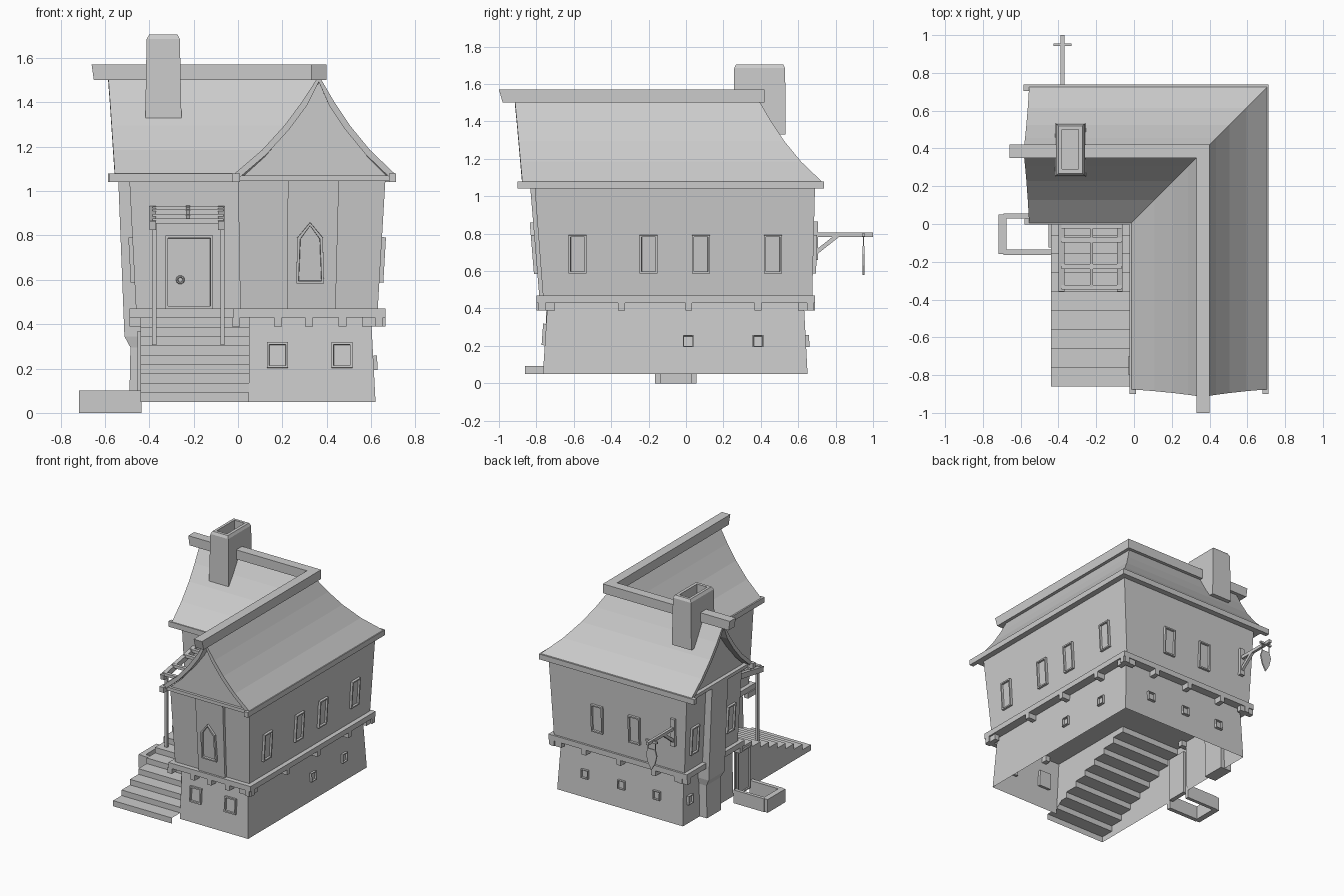
import bpy, bmesh, math
from mathutils import Vector

if "Cube" in bpy.data.objects:
    bpy.data.objects.remove(bpy.data.objects["Cube"])

def mesh(name, verts, faces, recalc=True):
    me = bpy.data.meshes.new(name)
    me.from_pydata(verts, [], faces)
    if recalc:
        bm = bmesh.new(); bm.from_mesh(me)
        bmesh.ops.recalc_face_normals(bm, faces=bm.faces)
        bm.to_mesh(me); bm.free()
    ob = bpy.data.objects.new(name, me)
    bpy.context.collection.objects.link(ob)
    return ob

def loft(name, a, b, caps=True, skip=()):
    """Skin two matching rings of 3D points."""
    n = len(a)
    faces = [(i, (i+1) % n, n+(i+1) % n, n+i) for i in range(n) if i not in skip]
    if caps:
        faces += [tuple(range(n)), tuple(range(n, 2*n))]
    return mesh(name, list(a)+list(b), faces)

def box(name, x0, x1, y0, y1, z0, z1):
    r = [(x0, y0), (x1, y0), (x1, y1), (x0, y1)]
    return loft(name, [(*p, z0) for p in r], [(*p, z1) for p in r])

def ell(x0, xi, x1, y0, yi, y1, z):
    return [(x0, yi, z), (xi, yi, z), (xi, y0, z), (x1, y0, z), (x1, y1, z), (x0, y1, z)]

def beam(name, p, q, w, h):
    """Rectangular bar from p to q."""
    p, q = Vector(p), Vector(q)
    rot = (q-p).to_track_quat('Z', 'Y').to_matrix()
    c = [rot @ Vector((sx*w/2, sy*h/2, 0)) for sx, sy in ((-1, -1), (1, -1), (1, 1), (-1, 1))]
    return loft(name, [p+v for v in c], [q+v for v in c])

def framed(name, loc, outline, turn=0, tilt=0, rim=.014, depth=.018, sink=.014):
    """Framed opening with a sunken pane; outline is (x, z), facing -y."""
    bm = bmesh.new()
    f = bm.faces.new([bm.verts.new((x, -depth, z)) for x, z in outline])
    r = bmesh.ops.extrude_face_region(bm, geom=[f])
    bmesh.ops.translate(bm, vec=(0, depth+.02, 0),
                        verts=[v for v in r['geom'] if isinstance(v, bmesh.types.BMVert)])
    bmesh.ops.recalc_face_normals(bm, faces=bm.faces)
    f = min(bm.faces, key=lambda k: k.calc_center_median().y)
    bmesh.ops.inset_region(bm, faces=[f], thickness=rim)
    r = bmesh.ops.inset_region(bm, faces=[f], thickness=.002, depth=0)
    bmesh.ops.translate(bm, verts=f.verts, vec=(0, sink, 0))
    me = bpy.data.meshes.new(name); bm.to_mesh(me); bm.free()
    ob = bpy.data.objects.new(name, me)
    ob.location = loc
    ob.rotation_euler = (math.radians(tilt), 0, math.radians(turn))
    bpy.context.collection.objects.link(ob)

def rect(w, h):
    return [(-w/2, -h/2), (w/2, -h/2), (w/2, h/2), (-w/2, h/2)]

# Walls: open-bottomed base, floor board, leaning upper storey, soffit
loft("base_walls", ell(-.43, .05, .62, -.765, .05, .65, .05),
     ell(-.42, .05, .60, -.74, .05, .63, .43), caps=False, skip=(0, 1))
loft("floor_board", ell(-.49, -.02, .665, -.80, .0, .69, .43),
     ell(-.49, -.02, .665, -.80, .0, .69, .47))
loft("upper_walls", ell(-.46, .01, .63, -.765, .04, .675, .47),
     ell(-.49, .0, .665, -.81, .03, .69, 1.06))
loft("soffit", ell(-.54, .0, .695, -.86, .02, .715, 1.045),
     ell(-.54, .0, .695, -.86, .02, .715, 1.07))
loft("front_bay", [(.22, -.785, .47), (.44, -.785, .47), (.44, -.7, .47), (.22, -.7, .47)],
     [(.225, -.833, 1.05), (.455, -.833, 1.05), (.455, -.7, 1.05), (.225, -.7, 1.05)])

# Joist ends under the floor board
for x in (-.01, .18, .32, .47, .635):
    box("front_joist", x-.018, x+.018, -.80, -.70, .39, .431)
for x in (-.43, -.21, .08, .37, .635):
    box("back_joist", x-.018, x+.018, .6, .69, .39, .431)
for y in (-.77, -.345, .015, .385, .665):
    box("right_joist", .56, .665, y-.018, y+.018, .39, .431)
for y in (.04, .665):
    box("left_joist", -.49, -.38, y-.018, y+.018, .39, .431)

# Curved roof: every row runs left end, corner, front end
RX, RY = .365, .385
half = [(0, 1.52), (.07, 1.40), (.14, 1.295), (.23, 1.185), (.345, 1.075)]
prof = [(-d*1.116, z) for d, z in half[:0:-1]] + half
v, f = [], []
for d, z in prof:
    t = (z-1.075)/.445
    v += [(-.555-.03*t, RY+d, z), (RX+d, RY+d, z), (RX+d, -.875-.04*t, z)]
for i in range(len(prof)-1):
    a, b = 3*i, 3*i+3
    f += [(a, a+1, b+1, b), (a+1, a+2, b+2, b+1)]
roof = mesh("roof", v, f, recalc=False)
m = roof.modifiers.new("thickness", 'SOLIDIFY')
m.thickness, m.offset = .028, -1

# Gable walls
g = [(d*.95, z-.03) for d, z in prof]
loft("front_gable", [(RX+d, -.84, z) for d, z in g], [(RX+d, -.80, z) for d, z in g])
loft("left_gable", [(-.51, RY+d, z) for d, z in g], [(-.47, RY+d, z) for d, z in g])

# Ridge beams and eave boards
loft("ridge_beam_long", [(.33, -.98, 1.5), (.40, -.98, 1.5), (.40, .42, 1.5), (.33, .42, 1.5)],
     [(.33, -1, 1.57), (.40, -1, 1.57), (.40, .42, 1.57), (.33, .42, 1.57)])
loft("ridge_beam_short", [(-.65, .35, 1.5), (.34, .35, 1.5), (.34, .42, 1.5), (-.65, .42, 1.5)],
     [(-.66, .35, 1.57), (.34, .35, 1.57), (.34, .42, 1.57), (-.66, .42, 1.57)])
box("right_eave_board", .68, .712, -.90, .738, 1.04, 1.08)
box("back_eave_board", -.585, .71, .705, .738, 1.04, 1.08)
box("inner_front_eave_board", -.58, .0, -.002, .03, 1.04, 1.08)
box("inner_side_eave_board", -.025, .01, -.90, .02, 1.04, 1.08)

# Chimney with hollow top, and the flue against the left wall
def ring(x0, x1, y0, y1, z):
    return [(x0, y0, z), (x1, y0, z), (x1, y1, z), (x0, y1, z)]
rings = [ring(-.418, -.255, .252, .533, 1.33), ring(-.412, -.262, .258, .53, 1.685),
         ring(-.40, -.272, .268, .52, 1.705), ring(-.38, -.295, .29, .50, 1.705),
         ring(-.38, -.295, .29, .50, 1.6)]
mesh("chimney", sum(rings, []),
     [(4*k+i, 4*k+(i+1) % 4, 4*k+4+(i+1) % 4, 4*k+4+i) for k in range(4) for i in range(4)]
     + [(0, 1, 2, 3), (16, 17, 18, 19)])
loft("flue_upper", ring(-.512, -.42, .27, .46, .345), ring(-.54, -.45, .27, .46, 1.06))
loft("flue_step", ring(-.485, -.40, .28, .45, .295), ring(-.512, -.40, .27, .46, .345))
loft("flue_lower", ring(-.49, -.40, .28, .45, .05), ring(-.485, -.40, .28, .45, .295))

# Stairs: stepped sheet, left side wall, and wing wall above the steps
steps, zig = 9, [(-.86, .05)]
for i in range(steps):
    zt = .05 + (i+1)*.38/steps
    zig += [(-.86+i*.1, zt), (-.86+(i+1)*.1, zt)]
n = len(zig)
mesh("stairs", [(-.44, y, z) for y, z in zig] + [(.05, y, z) for y, z in zig],
     [(i, n+i, n+i+1, i+1) for i in range(n-1)], recalc=False)
side = zig + [(.04, .05)]
mesh("stair_side", [(-.44, y, z) for y, z in side], [tuple(range(n+1))])
upper = [p for p in zig if p[0] > -.77] + [(-.745, .43)]
mesh("wing_wall_above_stairs", [(.05, y, z) for y, z in upper], [tuple(range(len(upper)))])

# Porch: posts, sloping rafters and slats
for x in (-.378, -.07):
    beam("porch_post", (x, -.31, .305), (x, -.31, .86), .02, .02)
    beam("porch_rafter", (x-.006, -.355, .845), (x-.006, .05, .915), .03, .04)
for y, z in ((-.335, .865), (-.225, .885), (-.085, .908), (-.01, .92)):
    beam("porch_slat", (-.385, y, z), (-.065, y, z), .025, .022)
beam("porch_middle_bar", (-.225, -.335, .868), (-.225, .04, .928), .018, .016)

# Front door with ring handle, and cellar door with its low walls
framed("front_door", (-.22, .035, .635), rect(.215, .33), tilt=1, rim=.016, depth=.02)
bpy.ops.mesh.primitive_torus_add(location=(-.26, .022, .6), rotation=(math.pi/2, 0, 0),
    major_radius=.015, minor_radius=.005, major_segments=10, minor_segments=6)
bpy.context.object.name = "door_ring"
framed("cellar_door", (-.44, -.05, .21), rect(.15, .32), turn=-90, depth=.012, sink=.008)
box("cellar_wall_left", -.717, -.675, -.16, .05, 0, .10)
box("cellar_wall_front", -.69, -.435, -.165, -.135, 0, .10)
box("cellar_wall_back", -.69, -.435, .03, .055, 0, .10)

# Windows
arch = [(-.062, -.135), (.062, -.135), (.058, .07), (0, .14), (-.058, .07)]
framed("arched_window", (.325, -.806, .72), arch, tilt=4.7)
for y in (-.58, -.20, .08, .465):
    framed("right_window", (.643, y, .69), rect(.095, .205), 90, 3.4)
for x in (.26, -.05):
    framed("back_window", (x, .68, .69), rect(.095, .205), 180, 1.5)
for y in (.58, .15):
    framed("left_window", (-.471, y, .69), rect(.09, .205), -90, 3)
for x in (.178, .468):
    framed("base_front_window", (x, -.75, .26), rect(.095, .115), 0, -4)
for y in (.012, .385):
    framed("base_right_window", (.61, y, .225), rect(.058, .065), 90, -3, rim=.008)
for x in (-.21, .085, .39):
    framed("base_back_window", (x, .641, .225), rect(.058, .065), 180, -3, rim=.008)
framed("base_left_window", (-.426, .57, .225), rect(.058, .065), -90, -2, rim=.008)

# Hanging sign on the back wall
SX = -.378
box("sign_plate", SX-.018, SX+.018, .675, .705, .66, .865)
box("sign_arm", SX-.01, SX+.01, .69, 1.0, .782, .805)
beam("sign_brace", (SX, .69, .695), (SX, .81, .79), .02, .022)
box("sign_crossbar", SX-.048, SX+.048, .942, .956, .785, .80)
for s in (-1, 1):
    beam("sign_chain", (SX+s*.03, .949, .79), (SX+s*.03, .949, .72), .005, .005)
board = [(-.03, .735), (.03, .735), (.045, .69), (.03, .63), (0, .578), (-.03, .63), (-.045, .69)]
loft("sign_board", [(SX+x, .944, z) for x, z in board], [(SX+x, .954, z) for x, z in board])
